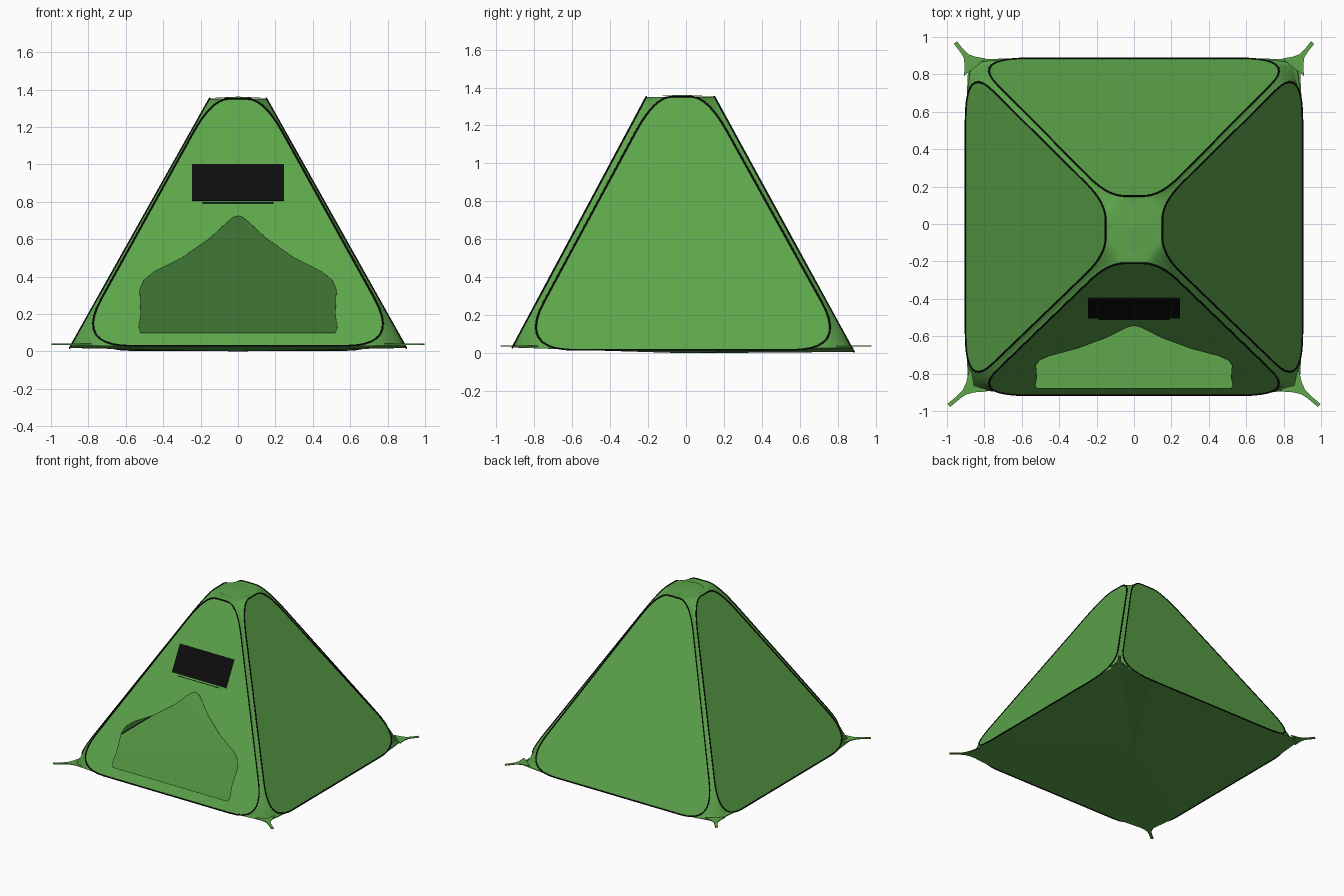
import bpy, bmesh, math
from mathutils import Vector

cube = bpy.data.objects.get("Cube")
if cube:
    bpy.data.objects.remove(cube, do_unlink=True)


def material(name, rgb):
    m = bpy.data.materials.new(name)
    m.diffuse_color = (*rgb, 1)
    m.use_nodes = True
    bsdf = m.node_tree.nodes["Principled BSDF"]
    bsdf.inputs["Base Color"].default_value = (*rgb, 1)
    bsdf.inputs["Roughness"].default_value = 0.8
    return m


GREEN = material("green fabric", (0.11, 0.38, 0.07))
BLACK = material("black trim", (0.004, 0.004, 0.004))


def finish(name, bm, mat, smooth=False):
    """Turn faces outward and make the object."""
    for f in bm.faces:
        f.normal_update()
        if f.normal.dot(f.calc_center_median() - Vector((0, 0, 0.4))) < 0:
            f.normal_flip()
    me = bpy.data.meshes.new(name)
    bm.to_mesh(me)
    bm.free()
    me.materials.append(mat)
    ob = bpy.data.objects.new(name, me)
    bpy.context.collection.objects.link(ob)
    if smooth:
        for p in me.polygons:
            p.use_smooth = True
    return ob


def bend(a, b, c, n=10):
    a, b, c = Vector(a), Vector(b), Vector(c)
    return [a * (1 - t) ** 2 + b * 2 * t * (1 - t) + c * t * t
            for t in (k / n for k in range(n + 1))]


# Half outline of a wall: (sideways, fraction of height)
ROUND = 10
W, T = 0.87, 0.14
side = lambda s: (W + (T - W) * s, s)
half = bend((0.57, 0), (W, 0), side(0.19), ROUND)
half += [Vector(side(0.19 + 0.67 * k / 8)) for k in range(1, 8)]
half += bend(side(0.86), (T, 1), (0.05, 1), 8) + [Vector((0, 1))]

# Walls in turn: bottom centre, top centre, sideways direction
WALLS = [
    ("front", (0, -0.915, 0.03), (0, -0.21, 1.35), (1, 0, 0)),
    ("left", (0.9, -0.015, 0.018), (0.152, -0.025, 1.352), (0, 1, 0)),
    ("back", (0, 0.885, 0.007), (0, 0.15, 1.352), (-1, 0, 0)),
    ("right", (-0.9, -0.015, 0.018), (-0.152, -0.025, 1.352), (0, -1, 0)),
]


def place(wall, u, s, out=0.0):
    b, t, d = (Vector(v) for v in wall[1:])
    n = d.cross(t - b).normalized()
    return b.lerp(t, s) + d * u + n * out


def on_front(x, z, out=0.0):
    return place(WALLS[0], x, (z - 0.03) / 1.32, out)


# Door opening, half outline as (x, z)
door_half = [(0.52, 0.1), (0.53, 0.13), (0.52, 0.2), (0.525, 0.33), (0.505, 0.38),
             (0.45, 0.425), (0.3, 0.5), (0.15, 0.605), (0.06, 0.69), (0.03, 0.715)]
door = door_half + [(0, 0.725)] + [(-x, z) for x, z in reversed(door_half)]


def add_loop(bm, pts):
    vs = [bm.verts.new(p) for p in pts]
    return [bm.edges.new((vs[i], vs[(i + 1) % len(vs)])) for i in range(len(vs))]


def tube(name, pts, radius):
    cu = bpy.data.curves.new(name, "CURVE")
    cu.dimensions = "3D"
    cu.bevel_depth = radius
    cu.bevel_resolution = 1
    sp = cu.splines.new("POLY")
    sp.points.add(len(pts) - 1)
    for q, p in zip(sp.points, pts):
        q.co = (*p, 1)
    sp.use_cyclic_u = True
    cu.materials.append(BLACK)
    bpy.context.collection.objects.link(bpy.data.objects.new(name, cu))


# Wall panels with piping
for wall in WALLS:
    outline = [place(wall, u, s) for u, s in half]
    outline += [place(wall, -u, s) for u, s in reversed(half[:-1])]
    bm = bmesh.new()
    edges = add_loop(bm, outline)
    if wall[0] == "front":
        edges += add_loop(bm, [on_front(x, z) for x, z in door])
    b, t, d = (Vector(v) for v in wall[1:])
    bmesh.ops.triangle_fill(bm, use_beauty=True, edges=edges,
                            normal=d.cross(t - b).normalized())
    finish(wall[0] + "_wall", bm, GREEN)
    tube(wall[0] + "_piping", outline, 0.005)

# Corner gussets that flare into the feet and the top hub
rim, floor = [], []
for i, wall in enumerate(WALLS):
    nxt = WALLS[(i + 1) % 4]
    sx = 1 if i in (0, 1) else -1
    sy = -1 if i in (0, 3) else 1
    foot = Vector((0.885 * sx, 0.882 * sy, 0.03))
    rows = []
    for k, (u, s) in enumerate(half):
        a, b = place(wall, u, s), place(nxt, -u, s)
        mid = (a + b) / 2
        if k == 0:
            push = foot - mid
        w = max(0, 1 - k / ROUND) ** 3
        mid = mid + push * w
        if k > ROUND:
            mid -= Vector((sx, sy, 0)) * 0.006
        rows.append((a, mid, b))
    bm = bmesh.new()
    grid = [[bm.verts.new(p) for p in r] for r in rows]
    for lo, hi in zip(grid, grid[1:]):
        for j in range(2):
            bm.faces.new((lo[j], lo[j + 1], hi[j + 1], hi[j]))
    bmesh.ops.remove_doubles(bm, verts=bm.verts, dist=0.0005)
    finish("corner_gusset", bm, GREEN, True)
    rim += rows[-1][:2]
    floor += [place(wall, -half[0].x, 0), rows[0][0], foot]

    # Flared stake strap
    tip = Vector(((0.99 if sy < 0 else 0.955) * sx, 0.97 * sy, 0.035))
    along = tip - foot
    across = Vector((-along.y, along.x, 0)).normalized()
    bm = bmesh.new()
    pairs = []
    for t, wide in ((-0.5, 0.075), (-0.1, 0.035), (0.2, 0.015), (0.5, 0.011), (1, 0.011)):
        c = foot + along * t
        c.z = 0.035
        pairs.append([bm.verts.new(c + across * wide * q) for q in (-1, 1)])
    for lo, hi in zip(pairs, pairs[1:]):
        bm.faces.new((lo[0], lo[1], hi[1], hi[0]))
    ob = finish("stake_strap", bm, GREEN)
    ob.modifiers.new("thickness", "SOLIDIFY").thickness = 0.006


def fan(name, ring, centre):
    bm = bmesh.new()
    c = bm.verts.new(centre)
    vs = [bm.verts.new(p) for p in ring]
    for i in range(len(vs)):
        bm.faces.new((c, vs[i], vs[(i + 1) % len(vs)]))
    finish(name, bm, GREEN)


# Top hub, cap and ground sheet
fan("top_hub", rim, (0, -0.025, 1.348))
disc = [(0.12 * math.cos(a), -0.02 + 0.12 * math.sin(a), 1.356)
        for a in (math.tau * k / 32 for k in range(32))]
fan("top_cap", disc, (0, -0.02, 1.362))
fan("ground_sheet", floor, (0, 0, 0))


def plate(name, x, z0, z1):
    bm = bmesh.new()
    corners = [(-x, z0), (x, z0), (x, z1), (-x, z1)]
    bm.faces.new([bm.verts.new(on_front(px, pz, 0.004)) for px, pz in corners])
    ob = finish(name, bm, BLACK)
    ob.modifiers.new("thickness", "SOLIDIFY").thickness = 0.006


# Mesh window and its zip
plate("window_mesh", 0.245, 0.805, 1.0)
plate("window_zip", 0.19, 0.791, 0.796)
# Thin hem around the door
tube("door_hem", [on_front(x, z) for x, z in door], 0.0015)
bpy.data.objects["door_hem"].data.materials[0] = GREEN
